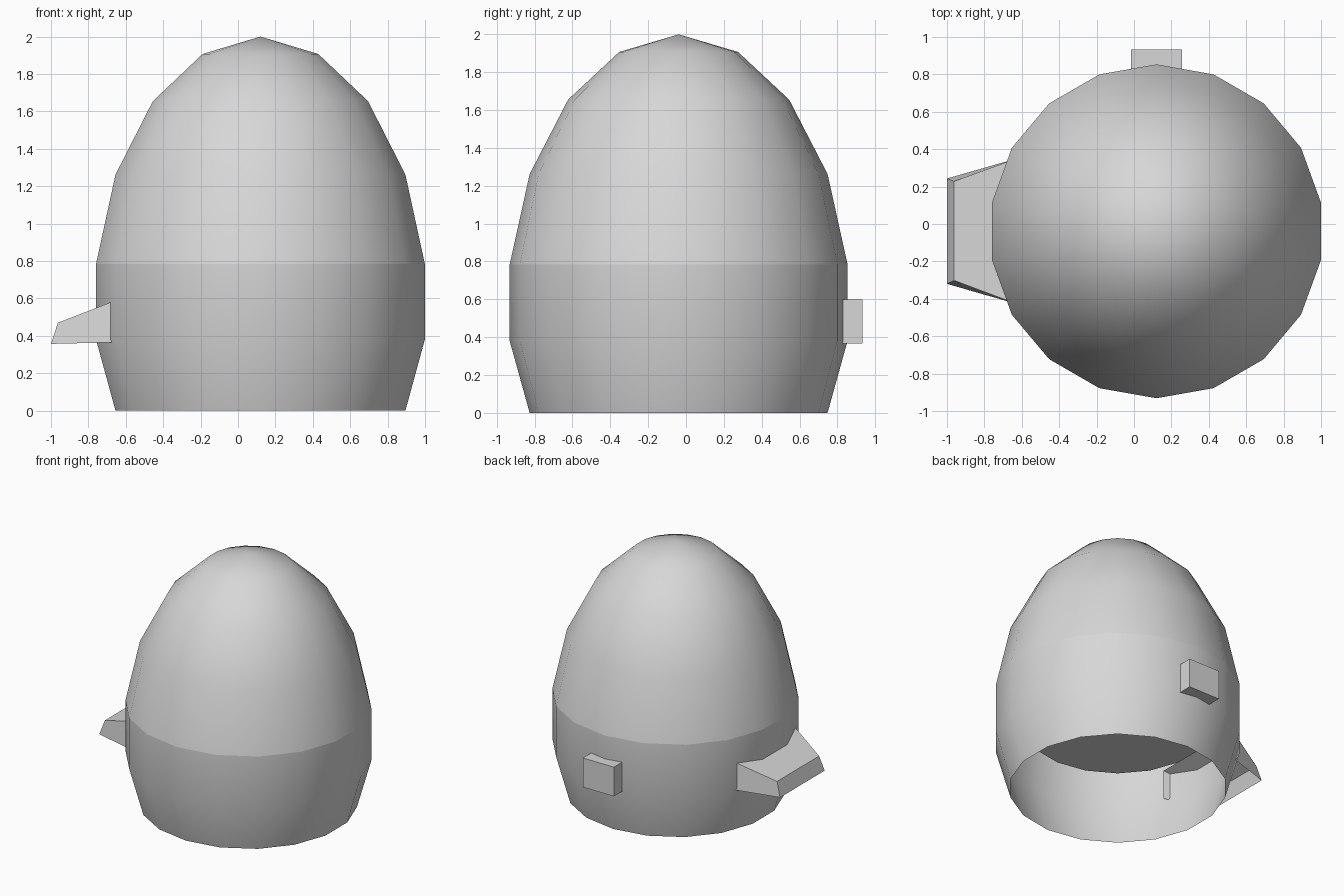
import bpy, bmesh
from math import sin, cos, pi

cube = bpy.data.objects.get("Cube")
if cube:
    bpy.data.objects.remove(cube)

SIDES = 18
CX, CY = 0.12, -0.039

grey = bpy.data.materials.new("light_grey")
grey.use_nodes = True
colour = (0.68, 0.68, 0.68, 1)
grey.diffuse_color = colour
grey.node_tree.nodes["Principled BSDF"].inputs["Base Color"].default_value = colour


def make_object(name, bm, smooth=False):
    bmesh.ops.recalc_face_normals(bm, faces=bm.faces)
    for f in bm.faces:
        f.smooth = smooth
    mesh = bpy.data.meshes.new(name)
    bm.to_mesh(mesh)
    bm.free()
    mesh.materials.append(grey)
    ob = bpy.data.objects.new(name, mesh)
    bpy.context.collection.objects.link(ob)
    return ob


def lathe(name, profile, smooth, tip=None, cap_end=False):
    """Turn (radius, height) pairs into rings; optionally close with a tip or a flat cap."""
    bm = bmesh.new()
    rings = []
    for r, z in profile:
        angles = [pi / 2 + 2 * pi * i / SIDES for i in range(SIDES)]
        rings.append([bm.verts.new((CX + r * cos(a), CY + r * sin(a), z)) for a in angles])
    for low, high in zip(rings, rings[1:]):
        for i in range(SIDES):
            j = (i + 1) % SIDES
            bm.faces.new((low[i], low[j], high[j], high[i]))
    if tip is not None:
        apex = bm.verts.new((CX, CY, tip))
        for i in range(SIDES):
            bm.faces.new((rings[-1][i], rings[-1][(i + 1) % SIDES], apex))
    if cap_end:
        bm.faces.new(rings[-1])
    return make_object(name, bm, smooth)


def tapered_block(name, inner, outer, faces):
    """Join an inner and an outer rectangle, each listed as four corners in order."""
    bm = bmesh.new()
    v = [bm.verts.new(p) for p in inner + outer]
    for f in faces:
        bm.faces.new([v[i] for i in f])
    return make_object(name, bm)


# Open-bottomed lower body
lathe("lower_body", [(0.787, 0), (0.8925, 0.38), (0.8925, 0.785)], True)

# Egg-shaped dome
lathe("upper_dome", [(0.8925, 0.785), (0.787, 1.262), (0.584, 1.655), (0.314, 1.907)],
      True, tip=2.0)

# Tapered floor that closes the dome from inside
lathe("inner_floor", [(0.89, 0.785), (0.68, 0.517)], False, cap_end=True)

# Block faces: indices 0-3 inner and 4-7 outer, as low, low, high, high
LOW, HIGH, END = (0, 1, 5, 4), (3, 2, 6, 7), (4, 5, 6, 7)
SIDE_A, SIDE_B = (0, 4, 7, 3), (1, 5, 6, 2)

# Tapered side fin, open underneath and reaching a little inside the body
tapered_block(
    "side_fin",
    [(-0.635, -0.425, 0.366), (-0.635, 0.348, 0.366),
     (-0.635, 0.348, 0.597), (-0.635, -0.425, 0.597)],
    [(-1, -0.32, 0.357), (-1, 0.243, 0.357), (-0.963, 0.228, 0.47), (-0.963, -0.302, 0.47)],
    [HIGH, END, SIDE_A, SIDE_B])

# Small peg on the back
x0, x1, z0, z1 = CX - 0.137, CX + 0.137, 0.367, 0.6
rect = [(x0, z0), (x1, z0), (x1, z1), (x0, z1)]
tapered_block(
    "back_peg",
    [(x, 0.825, z) for x, z in rect],
    [(x, 0.933, z) for x, z in rect],
    [LOW, HIGH, END, SIDE_A, SIDE_B])
